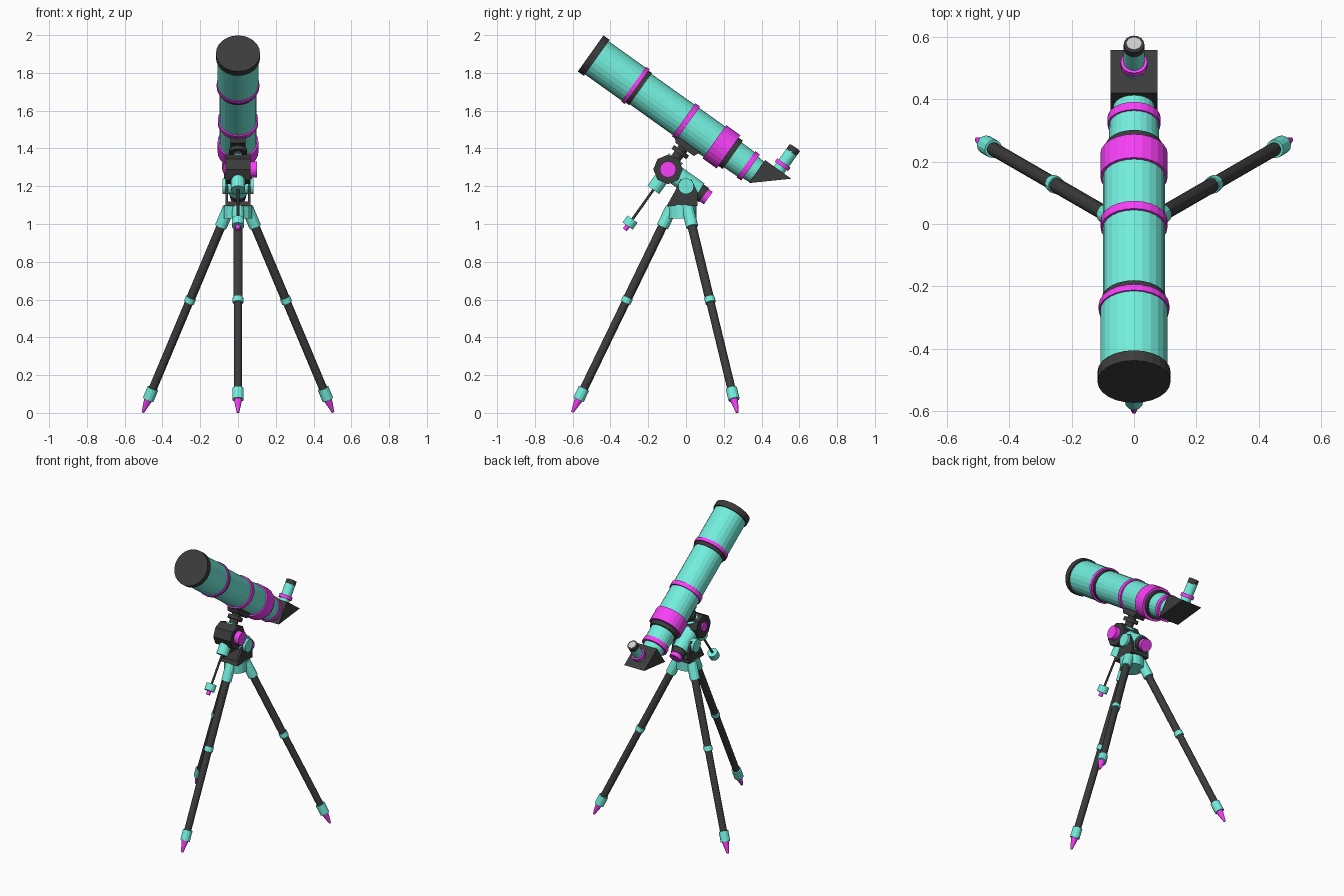
import bpy, bmesh, math
from mathutils import Vector

if "Cube" in bpy.data.objects:
    bpy.data.objects.remove(bpy.data.objects["Cube"])

def mat(name, c):
    m = bpy.data.materials.new(name)
    m.diffuse_color = (*c, 1)
    m.use_nodes = True
    m.node_tree.nodes["Principled BSDF"].inputs["Base Color"].default_value = m.diffuse_color
    return m

TEAL = mat("teal", (0.17, 0.86, 0.72))
PINK = mat("magenta", (0.93, 0.05, 0.93))
BLACK = mat("black", (0.045, 0.045, 0.045))
GREY = mat("lens_grey", (0.7, 0.7, 0.7))

def finish(name, bm, m):
    bmesh.ops.recalc_face_normals(bm, faces=bm.faces[:])
    me = bpy.data.meshes.new(name)
    bm.to_mesh(me)
    bm.free()
    me.materials.append(m)
    ob = bpy.data.objects.new(name, me)
    bpy.context.collection.objects.link(ob)
    return ob

def rod(name, a, b, r, m, n=24, r2=None):
    """Closed cylinder or cone from a to b."""
    a, b = Vector(a), Vector(b)
    bm = bmesh.new()
    bmesh.ops.create_cone(bm, cap_ends=True, segments=n, radius1=r,
                          radius2=r if r2 is None else r2, depth=(b - a).length)
    bmesh.ops.rotate(bm, verts=bm.verts, matrix=(b - a).to_track_quat('Z', 'Y').to_matrix())
    bmesh.ops.translate(bm, verts=bm.verts, vec=(a + b) / 2)
    return finish(name, bm, m)

def prism(name, yz, x0, x1, m):
    """Side-view outline extruded along x."""
    bm = bmesh.new()
    f = bm.faces.new([bm.verts.new((x0, y, z)) for y, z in yz])
    g = bmesh.ops.extrude_face_region(bm, geom=[f])
    bmesh.ops.translate(bm, vec=(x1 - x0, 0, 0),
                        verts=[v for v in g["geom"] if isinstance(v, bmesh.types.BMVert)])
    return finish(name, bm, m)

# Tilted frame: s runs back along the tube, u is square to it, upwards
ANG = math.radians(35.5)
D = Vector((0, math.cos(ANG), -math.sin(ANG)))
U = Vector((0, math.sin(ANG), math.cos(ANG)))
FRONT = Vector((0, -0.505, 1.903))

def at(s, u=0):
    return FRONT + D * s + U * u

def outline(points):
    return [(at(s, u).y, at(s, u).z) for s, u in points]

# Optical tube, front to back: name, start, end, radius, end radius, colour
for name, s0, s1, r, r2, m in [
    ("front_cap", 0, 0.04, 0.117, 0.117, BLACK),
    ("dew_shield", 0.035, 0.285, 0.108, 0.108, TEAL),
    ("dew_shield_ring", 0.28, 0.303, 0.113, 0.113, PINK),
    ("dew_shield_seat", 0.30, 0.325, 0.104, 0.104, BLACK),
    ("main_tube", 0.32, 0.81, 0.099, 0.099, TEAL),
    ("tube_ring", 0.605, 0.635, 0.107, 0.107, PINK),
    ("tube_clamp", 0.805, 0.897, 0.108, 0.108, PINK),
    ("focuser_seat", 0.89, 0.925, 0.092, 0.092, BLACK),
    ("focuser_tube", 0.92, 1.02, 0.081, 0.079, TEAL),
    ("focuser_ring", 1.01, 1.04, 0.085, 0.085, PINK),
    ("focuser_end", 1.035, 1.085, 0.07, 0.066, TEAL),
]:
    rod(name, at(s0), at(s1), r, m, 24, r2)

# Diagonal and eyepiece
prism("diagonal", outline([(1.08, 0.077), (1.25, 0.077), (1.08, -0.073)]), -0.075, 0.075, BLACK)
ES = 1.17
for name, u0, u1, r, m in [
    ("eyepiece_barrel", 0.07, 0.195, 0.033, TEAL),
    ("eyepiece_collar", 0.10, 0.122, 0.043, PINK),
    ("eyepiece_cup", 0.19, 0.222, 0.033, BLACK),
    ("eyepiece_lens", 0.215, 0.225, 0.024, GREY),
]:
    rod(name, at(ES, u0), at(ES, u1), r, m, 16)

# Saddle and tilting axis below the tube
AX = 0.69
prism("saddle", outline([(AX - 0.08, -0.085), (AX + 0.09, -0.085),
                         (AX + 0.07, -0.125), (AX - 0.05, -0.125)]), -0.04, 0.04, BLACK)
for name, u0, u1, r, m in [
    ("saddle_neck", -0.11, -0.20, 0.028, BLACK),
    ("saddle_disc", -0.138, -0.162, 0.048, BLACK),
    ("upper_housing", -0.19, -0.32, 0.045, TEAL),
    ("lower_housing", -0.31, -0.395, 0.038, TEAL),
    ("counterweight_shaft", -0.38, -0.64, 0.007, BLACK),
    ("counterweight", -0.585, -0.63, 0.033, TEAL),
    ("shaft_tip", -0.63, -0.655, 0.013, PINK),
]:
    rod(name, at(AX, u0), at(AX, u1), r, m, 16)

# Cross drive with end knobs
Q = at(AX, -0.262)
X = Vector((1, 0, 0))
rod("cross_drive", Q - X * 0.065, Q + X * 0.065, 0.078, BLACK, 8)
rod("cross_drive_knob", Q + X * 0.06, Q + X * 0.1, 0.043, PINK, 16)
rod("cross_drive_button", Q - X * 0.075, Q - X * 0.06, 0.03, PINK, 16)

# Polar axis, parallel to the tube
for name, s0, s1, r, m in [
    ("polar_housing", 0.04, 0.2, 0.052, TEAL),
    ("polar_motor", 0.19, 0.235, 0.045, BLACK),
    ("polar_knob", 0.235, 0.262, 0.04, PINK),
]:
    rod(name, Q + D * s0, Q + D * s1, r, m, 16)

# Fork, its pivot and its base
for side, x in (("left", -0.066), ("right", 0.052)):
    prism("fork_" + side, [(-0.1, 1.1), (0.06, 1.1), (0.06, 1.17), (0.03, 1.235),
                           (-0.03, 1.235), (-0.05, 1.19)], x, x + 0.014, BLACK)
prism("fork_base", [(-0.1, 1.095), (0.06, 1.095), (0.06, 1.12), (-0.09, 1.12)], -0.066, 0.066, BLACK)
rod("fork_pivot", (-0.083, 0, 1.2), (0.083, 0, 1.2), 0.042, TEAL, 16)

# Tripod
CY = -0.02
rod("tripod_head", (0, CY, 1.03), (0, CY, 1.1), 0.075, TEAL, 16)
for leg, deg in (("front", -90), ("back_right", 30), ("back_left", 150)):
    c, s = math.cos(math.radians(deg)), math.sin(math.radians(deg))

    def on_leg(z):
        r = 0.583 - 0.485 * z
        return (c * r, CY + s * r, z)

    for part, z0, z1, r, r2, m in [
        ("foot", 0.003, 0.075, 0.007, 0.023, PINK),
        ("foot_sleeve", 0.07, 0.13, 0.03, 0.03, TEAL),
        ("lower_leg", 0.12, 0.6, 0.022, 0.022, BLACK),
        ("joint", 0.583, 0.61, 0.028, 0.028, TEAL),
        ("upper_leg", 0.6, 1.0, 0.024, 0.024, BLACK),
        ("socket", 0.985, 1.085, 0.032, 0.032, TEAL),
    ]:
        rod(f"{leg}_{part}", on_leg(z0), on_leg(z1), r, m, 12, r2)
